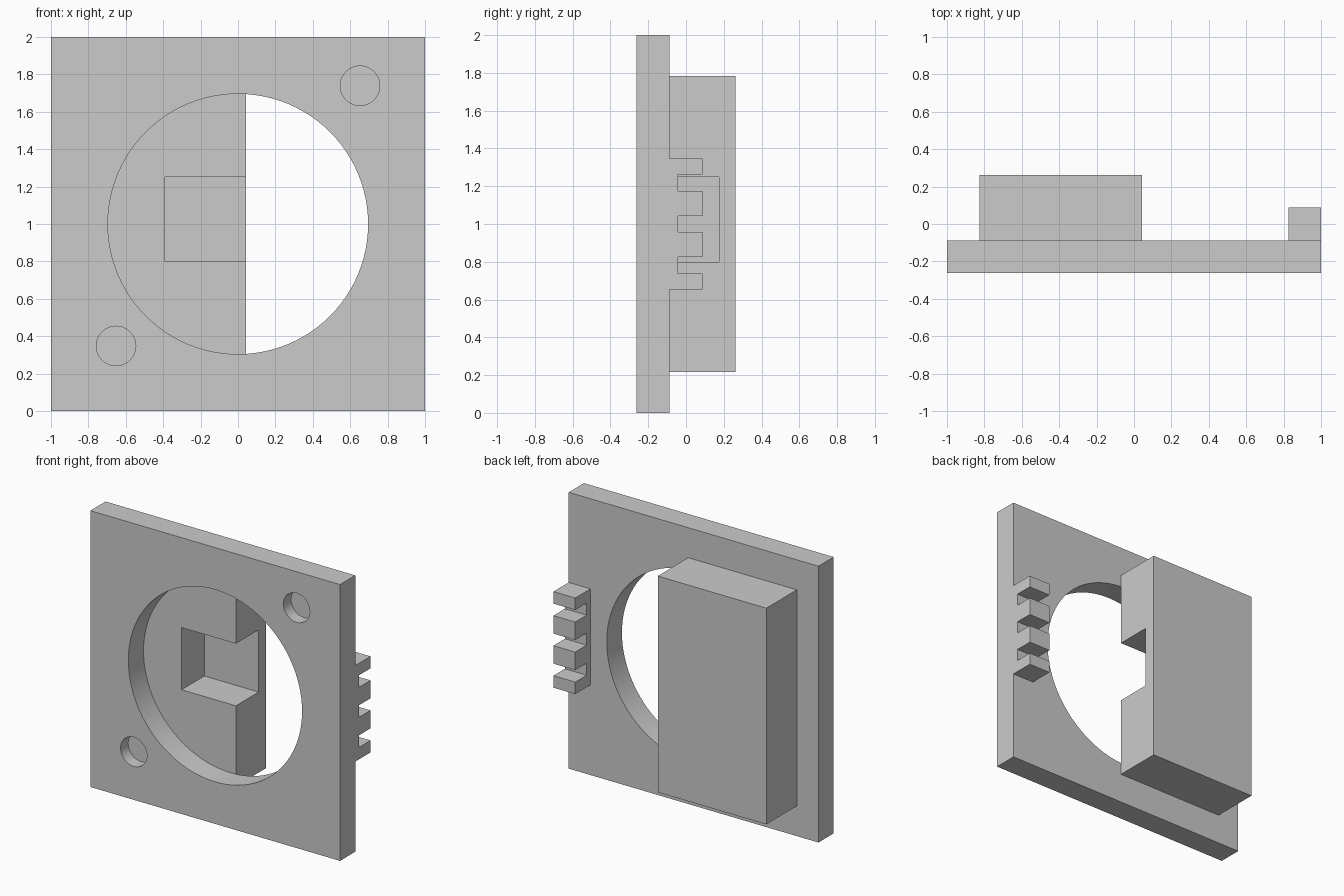
import bpy, bmesh, math
from mathutils import Matrix

if "Cube" in bpy.data.objects:
    bpy.data.objects.remove(bpy.data.objects["Cube"])

U = 2 / 46  # the design sits on a 46-unit grid


def make_object(name, bm):
    bmesh.ops.recalc_face_normals(bm, faces=bm.faces)
    mesh = bpy.data.meshes.new(name)
    bm.to_mesh(mesh)
    bm.free()
    obj = bpy.data.objects.new(name, mesh)
    bpy.context.collection.objects.link(obj)
    return obj


def box(name, x, y, z):
    bm = bmesh.new()
    bmesh.ops.create_cube(bm, size=1)
    for v in bm.verts:
        v.co = [U * ((a + b) / 2 + c * (b - a)) for (a, b), c in zip((x, y, z), v.co)]
    return make_object(name, bm)


def rod(name, x, z, radius, y, sides):
    bm = bmesh.new()
    place = Matrix.Translation((x * U, (y[0] + y[1]) / 2 * U, z * U)) @ Matrix.Rotation(math.pi / 2, 4, 'X')
    bmesh.ops.create_cone(bm, cap_ends=True, segments=sides, radius1=radius * U,
                          radius2=radius * U, depth=(y[1] - y[0]) * U, matrix=place)
    return make_object(name, bm)


def combine(obj, other, operation):
    mod = obj.modifiers.new(operation.lower(), 'BOOLEAN')
    mod.operation, mod.solver, mod.object = operation, 'EXACT', other
    bpy.ops.object.select_all(action='DESELECT')
    bpy.context.view_layer.objects.active = obj
    obj.select_set(True)
    bpy.ops.object.modifier_apply(modifier=mod.name)
    bpy.data.objects.remove(other, do_unlink=True)


# Square plate with a large through hole and two blind screw holes
plate = box("mounting_plate", (-23, 23), (-6, -2), (0, 46))
combine(plate, rod("main_hole", 0, 23, 16, (-8, 0), 96), 'DIFFERENCE')
for x, z in ((15, 40), (-15, 8)):
    combine(plate, rod("screw_hole", x, z, 2.43, (-8, -4), 40), 'DIFFERENCE')

# Rear housing with a pocket open to the front and side
housing = box("rear_housing", (-19, 1), (-2, 6), (5, 41))
combine(housing, box("pocket", (-9, 3), (-4, 4), (18.4, 28.75)), 'DIFFERENCE')

# Comb of four teeth, extruded from its side profile
profile = [(-2, 15)]
for low, high in ((15, 17), (19, 22), (24, 27), (29, 31)):
    if low > 15:
        profile.append((-1, low))
    profile += [(2, low), (2, high)]
    if high < 31:
        profile.append((-1, high))
profile.append((-2, 31))
bm = bmesh.new()
face = bm.faces.new([bm.verts.new((19 * U, y * U, z * U)) for y, z in profile])
ext = bmesh.ops.extrude_face_region(bm, geom=[face], use_keep_orig=True)
bmesh.ops.translate(bm, vec=(4 * U, 0, 0),
                    verts=[g for g in ext["geom"] if isinstance(g, bmesh.types.BMVert)])
comb = make_object("comb", bm)

# Fuse into one solid
combine(plate, housing, 'UNION')
combine(plate, comb, 'UNION')
bpy.ops.object.shade_smooth_by_angle(angle=math.radians(30))
